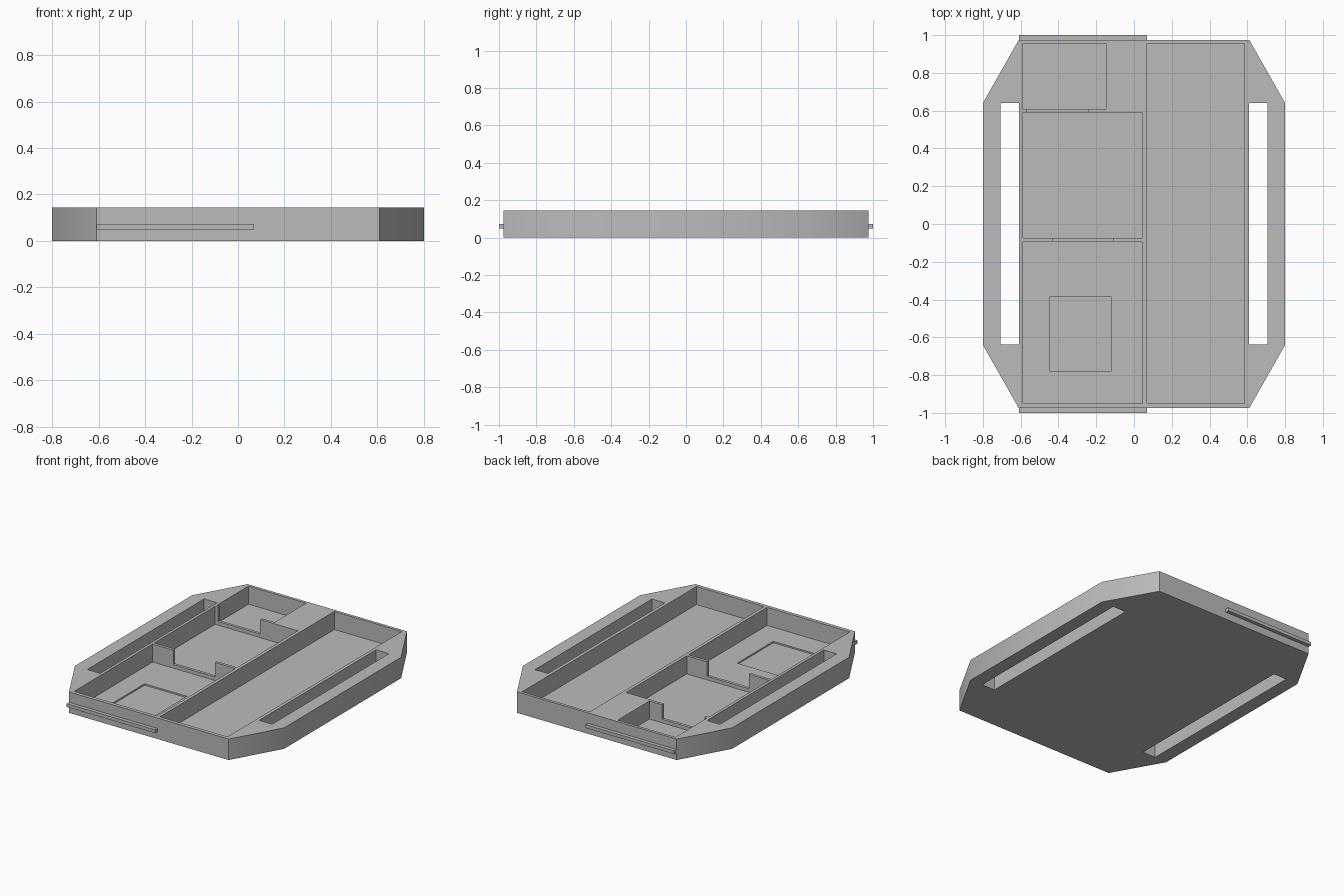
import bpy
import bmesh
import math

cube = bpy.data.objects.get("Cube")
if cube:
    bpy.data.objects.remove(cube, do_unlink=True)

HEIGHT = 0.145
FLOOR = 0.02

grey = bpy.data.materials.new("plain grey")
grey.use_nodes = True
colour = (0.5, 0.5, 0.5, 1)
grey.diffuse_color = colour
grey.node_tree.nodes["Principled BSDF"].inputs["Base Color"].default_value = colour


def prism(name, outline, z0, z1):
    """Extrude a flat outline from z0 up to z1."""
    bm = bmesh.new()
    base = bm.faces.new([bm.verts.new((x, y, z0)) for x, y in outline])
    grown = bmesh.ops.extrude_face_region(bm, geom=[base])["geom"]
    for v in grown:
        if isinstance(v, bmesh.types.BMVert):
            v.co.z = z1
    bmesh.ops.recalc_face_normals(bm, faces=bm.faces)
    mesh = bpy.data.meshes.new(name)
    bm.to_mesh(mesh)
    bm.free()
    obj = bpy.data.objects.new(name, mesh)
    bpy.context.collection.objects.link(obj)
    mesh.materials.append(grey)
    return obj


def box(name, x0, x1, y0, y1, z0, z1):
    return prism(name, [(x0, y0), (x1, y0), (x1, y1), (x0, y1)], z0, z1)


def cut(target, x0, x1, y0, y1, z0):
    """Cut a box-shaped opening from z0 up through the top."""
    cutter = box("cutter", x0, x1, y0, y1, z0, HEIGHT + 0.1)
    cutter.hide_render = True
    mod = target.modifiers.new("opening", 'BOOLEAN')
    mod.operation = 'DIFFERENCE'
    mod.solver = 'EXACT'
    mod.object = cutter
    bpy.context.view_layer.objects.active = target
    bpy.ops.object.modifier_apply(modifier=mod.name)
    bpy.data.objects.remove(cutter, do_unlink=True)


# Tray block with chamfered corners
quarter = [(0.61, 0.975), (0.80, 0.64)]
right = quarter + [(x, -y) for x, y in reversed(quarter)]
outline = right + [(-x, y) for x, y in reversed(right)]
tray = prism("tray", outline, 0, HEIGHT)

# Handle slots, right through both sides
for x0, x1 in ((-0.707, -0.608), (0.608, 0.707)):
    cut(tray, x0, x1, -0.637, 0.64, -0.1)

# Compartments
cut(tray, 0.068, 0.585, -0.95, 0.955, FLOOR)
cut(tray, -0.588, 0.045, -0.95, -0.093, FLOOR)
cut(tray, -0.588, 0.045, -0.073, 0.59, FLOOR)
cut(tray, -0.588, -0.147, 0.61, 0.955, FLOOR)

# Notches in the two dividers
cut(tray, -0.43, -0.11, -0.11, -0.055, 0.045)
cut(tray, -0.567, -0.243, 0.575, 0.625, 0.045)

# Shallow recess in the front compartment floor
cut(tray, -0.445, -0.122, -0.78, -0.385, 0.01)

# Rails on the front and back walls
front_rail = box("front_rail", -0.61, 0.068, -1.0, -0.975, 0.05, 0.073)
back_rail = box("back_rail", -0.61, 0.068, 0.975, 1.0, 0.05, 0.073)

# Soften the handle chamfers, keep the rest sharp
bpy.ops.object.select_all(action='DESELECT')
tray.select_set(True)
bpy.context.view_layer.objects.active = tray
bpy.ops.object.shade_smooth_by_angle(angle=math.radians(31))
